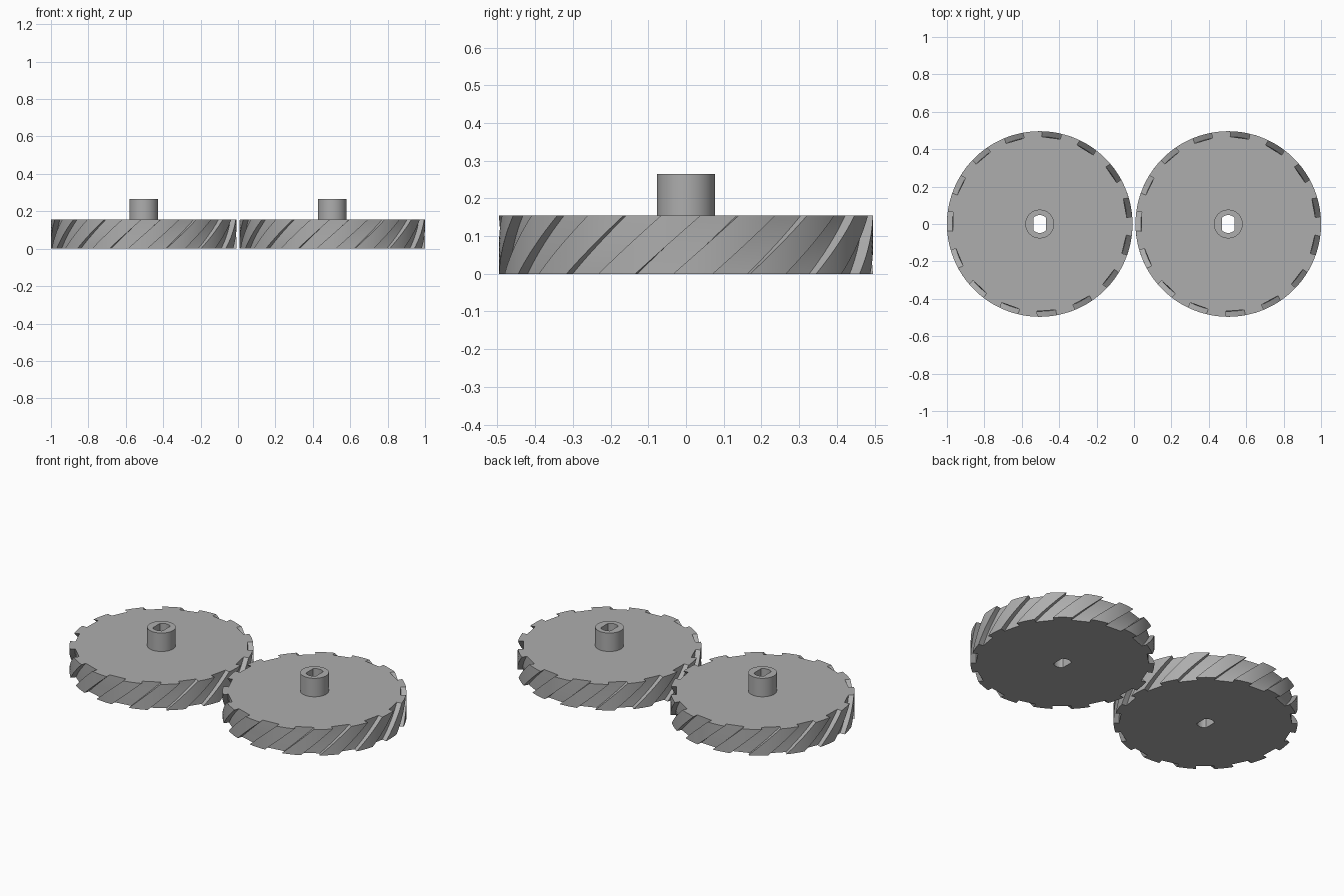
import bpy, bmesh, math

if "Cube" in bpy.data.objects:
    bpy.data.objects.remove(bpy.data.objects["Cube"])

WHEEL_R, FLOOR_R, WHEEL_H = 0.496, 0.464, 0.155
HUB_R, HUB_TOP = 0.077, 0.265
BORE_R, BORE_FLAT = 0.048, 0.033
TEETH, TWIST, SLOT_HALF = 15, math.radians(20.3), 0.051
SLOT_START = math.radians(10.5)

steel = bpy.data.materials.new("steel_grey")
steel.diffuse_color = (0.42, 0.42, 0.42, 1)
steel.use_nodes = True
steel.node_tree.nodes["Principled BSDF"].inputs["Base Color"].default_value = steel.diffuse_color


def toothed_outline(turn):
    """Circle with box-shaped slots cut into its rim."""
    pts = []
    half = math.asin(SLOT_HALF / WHEEL_R)
    pitch = 2 * math.pi / TEETH
    for i in range(TEETH):
        a = SLOT_START + turn + i * pitch
        c, s = math.cos(a), math.sin(a)
        for v in (-SLOT_HALF, SLOT_HALF):           # slot floor
            pts.append((FLOOR_R * c - v * s, FLOOR_R * s + v * c))
        for k in range(7):                          # tooth arc
            b = a + half + (pitch - 2 * half) * k / 6
            pts.append((WHEEL_R * math.cos(b), WHEEL_R * math.sin(b)))
    return pts


def circle(r, n=64):
    return [(r * math.cos(2 * math.pi * i / n), r * math.sin(2 * math.pi * i / n))
            for i in range(n)]


def bore_outline():
    """Round hole with two flats."""
    a0 = math.acos(BORE_FLAT / BORE_R)
    arc = [a0 + (math.pi - 2 * a0) * k / 10 for k in range(11)]
    return [(BORE_R * math.cos(a), BORE_R * math.sin(a))
            for a in arc + [t + math.pi for t in arc]]


def ring(bm, pts, z):
    return [bm.verts.new((x, y, z)) for x, y in pts]


def wall(bm, low, high):
    n = len(low)
    for i in range(n):
        j = (i + 1) % n
        bm.faces.new((low[i], low[j], high[j], high[i]))


def cap(bm, outer, inner, up):
    """Flat face between two closed loops."""
    edges = []
    for loop in (outer, inner):
        for i, v in enumerate(loop):
            w = loop[(i + 1) % len(loop)]
            edges.append(bm.edges.get((v, w)) or bm.edges.new((v, w)))
    made = bmesh.ops.triangle_fill(bm, edges=edges, use_beauty=True)["geom"]
    for f in made:
        if isinstance(f, bmesh.types.BMFace):
            f.normal_update()
            if f.normal.z * up < 0:
                f.normal_flip()


def finish(bm, name, x):
    mesh = bpy.data.meshes.new(name)
    bm.to_mesh(mesh)
    bm.free()
    mesh.materials.append(steel)
    ob = bpy.data.objects.new(name, mesh)
    ob.location.x = x
    bpy.context.collection.objects.link(ob)
    bpy.ops.object.select_all(action='DESELECT')
    ob.select_set(True)
    bpy.context.view_layer.objects.active = ob
    bpy.ops.object.shade_smooth_by_angle(angle=math.radians(30))


for side, x in (("left", -0.504), ("right", 0.504)):
    # helical wheel
    bm = bmesh.new()
    layers = 12
    rings = [ring(bm, toothed_outline(TWIST * (k / layers - 1)), WHEEL_H * k / layers)
             for k in range(layers + 1)]
    for low, high in zip(rings, rings[1:]):
        wall(bm, low, high)
    cap(bm, rings[0], ring(bm, bore_outline(), 0), -1)
    cap(bm, rings[-1], ring(bm, circle(HUB_R), WHEEL_H), 1)
    finish(bm, side + "_helical_wheel", x)

    # hub with the bore running down through the wheel
    bm = bmesh.new()
    hub_top = ring(bm, circle(HUB_R), HUB_TOP)
    wall(bm, ring(bm, circle(HUB_R), WHEEL_H), hub_top)
    bore_top = ring(bm, bore_outline(), HUB_TOP)
    wall(bm, bore_top, ring(bm, bore_outline(), 0))
    cap(bm, hub_top, bore_top, 1)
    finish(bm, side + "_hub", x)
